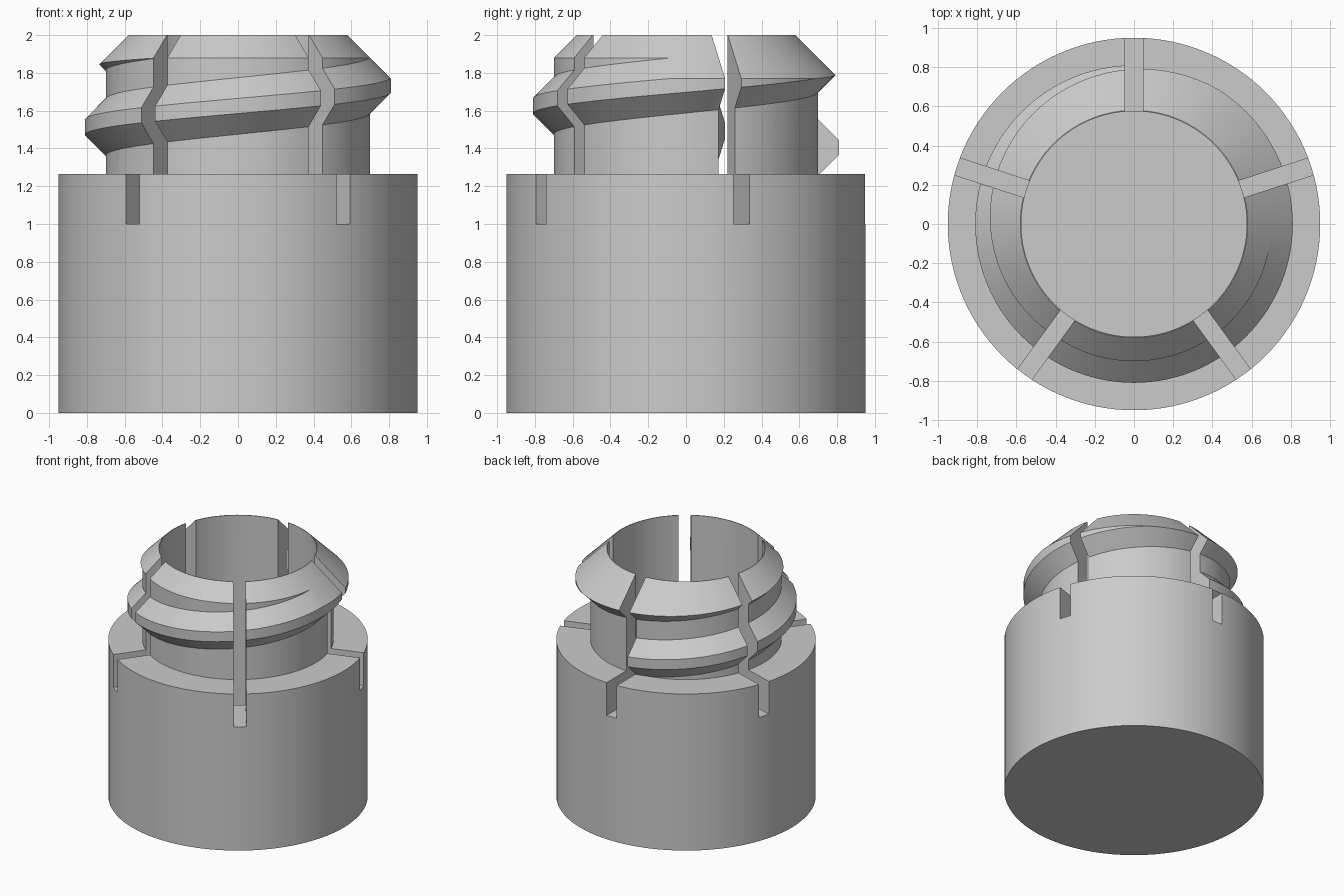
import bpy, bmesh, math
from mathutils import Matrix

SEGMENTS = 120
BODY_TOP, TOP = 1.265, 2.0
BORE, NECK, CREST, BODY = 0.575, 0.70, 0.81, 0.95

if "Cube" in bpy.data.objects:
    bpy.data.objects.remove(bpy.data.objects["Cube"], do_unlink=True)

grey = bpy.data.materials.new("plain grey")
grey.use_nodes = True
colour = (0.6, 0.6, 0.6, 1)
grey.diffuse_color = colour
grey.node_tree.nodes["Principled BSDF"].inputs["Base Color"].default_value = colour


def add_object(name, bm):
    bmesh.ops.recalc_face_normals(bm, faces=bm.faces)
    mesh = bpy.data.meshes.new(name)
    bm.to_mesh(mesh)
    bm.free()
    mesh.materials.append(grey)
    obj = bpy.data.objects.new(name, mesh)
    bpy.context.collection.objects.link(obj)
    return obj


def lathe(name, profile):
    """Turn an open profile, starting and ending on the axis, into a solid."""
    bm = bmesh.new()
    verts = [bm.verts.new((r, 0, z)) for r, z in profile]
    edges = [bm.edges.new(pair) for pair in zip(verts, verts[1:])]
    bmesh.ops.spin(bm, geom=verts + edges, axis=(0, 0, 1), cent=(0, 0, 0),
                   angle=math.tau, steps=SEGMENTS, use_duplicate=False)
    bmesh.ops.remove_doubles(bm, verts=bm.verts, dist=0.0001)
    return add_object(name, bm)


def helix(name, section, start, turns, pitch):
    """Sweep a closed (radius, height) section up a helix and cap its ends."""
    bm = bmesh.new()
    steps = int(turns * SEGMENTS)
    rings = []
    for i in range(steps + 1):
        turn = i / SEGMENTS
        a = start + math.tau * turn
        rings.append([bm.verts.new((r * math.cos(a), r * math.sin(a), z + pitch * turn))
                      for r, z in section])
    n = len(section)
    for low, high in zip(rings, rings[1:]):
        for k in range(n):
            j = (k + 1) % n
            bm.faces.new((low[k], low[j], high[j], high[k]))
    bm.faces.new(rings[0])
    bm.faces.new(rings[-1])
    return add_object(name, bm)


def combine(target, other, operation):
    mod = target.modifiers.new(operation.lower(), "BOOLEAN")
    mod.operation, mod.object, mod.solver = operation, other, "EXACT"
    other.hide_render = True
    bpy.context.view_layer.update()
    result = bpy.data.meshes.new_from_object(
        target.evaluated_get(bpy.context.evaluated_depsgraph_get()))
    target.modifiers.clear()
    target.data = result
    bpy.data.objects.remove(other, do_unlink=True)


# Wide body with a hollow neck, left overlong for the chamfer to trim
holder = lathe("threaded_holder", [
    (0, 0), (BODY, 0), (BODY, BODY_TOP), (NECK, BODY_TOP),
    (NECK, TOP + 0.1), (BORE, TOP + 0.1), (BORE, 0.25), (0, 0.25)])

# Screw thread starting at the back
z = 1.25
depth = CREST - NECK
thread = helix("screw_thread", [
    (NECK - 0.05, z), (NECK, z), (CREST, z + depth),
    (CREST, z + 0.30 - depth), (NECK, z + 0.30), (NECK - 0.05, z + 0.30)],
    math.pi / 2, 1.5, 0.45)
combine(holder, thread, "UNION")

# Conical chamfer trimming the neck and thread
chamfer = lathe("chamfer_cutter", [
    (0, TOP), (0.58, TOP), (1.2, TOP - 0.62), (1.2, 2.6), (0, 2.6)])
combine(holder, chamfer, "DIFFERENCE")

# Five radial slots through neck and shoulder
for i in range(5):
    bm = bmesh.new()
    bmesh.ops.create_cube(bm, size=1, matrix=(
        Matrix.Rotation(math.pi / 2 + i * math.tau / 5, 4, "Z")
        @ Matrix.Translation((0.75, 0, 1.6))
        @ Matrix.Diagonal((0.9, 0.09, 1.2, 1))))
    combine(holder, add_object("slot_cutter", bm), "DIFFERENCE")

# Smooth curved walls, crisp edges
bpy.ops.object.select_all(action="DESELECT")
holder.select_set(True)
bpy.context.view_layer.objects.active = holder
bpy.ops.object.shade_smooth_by_angle(angle=math.radians(25))
